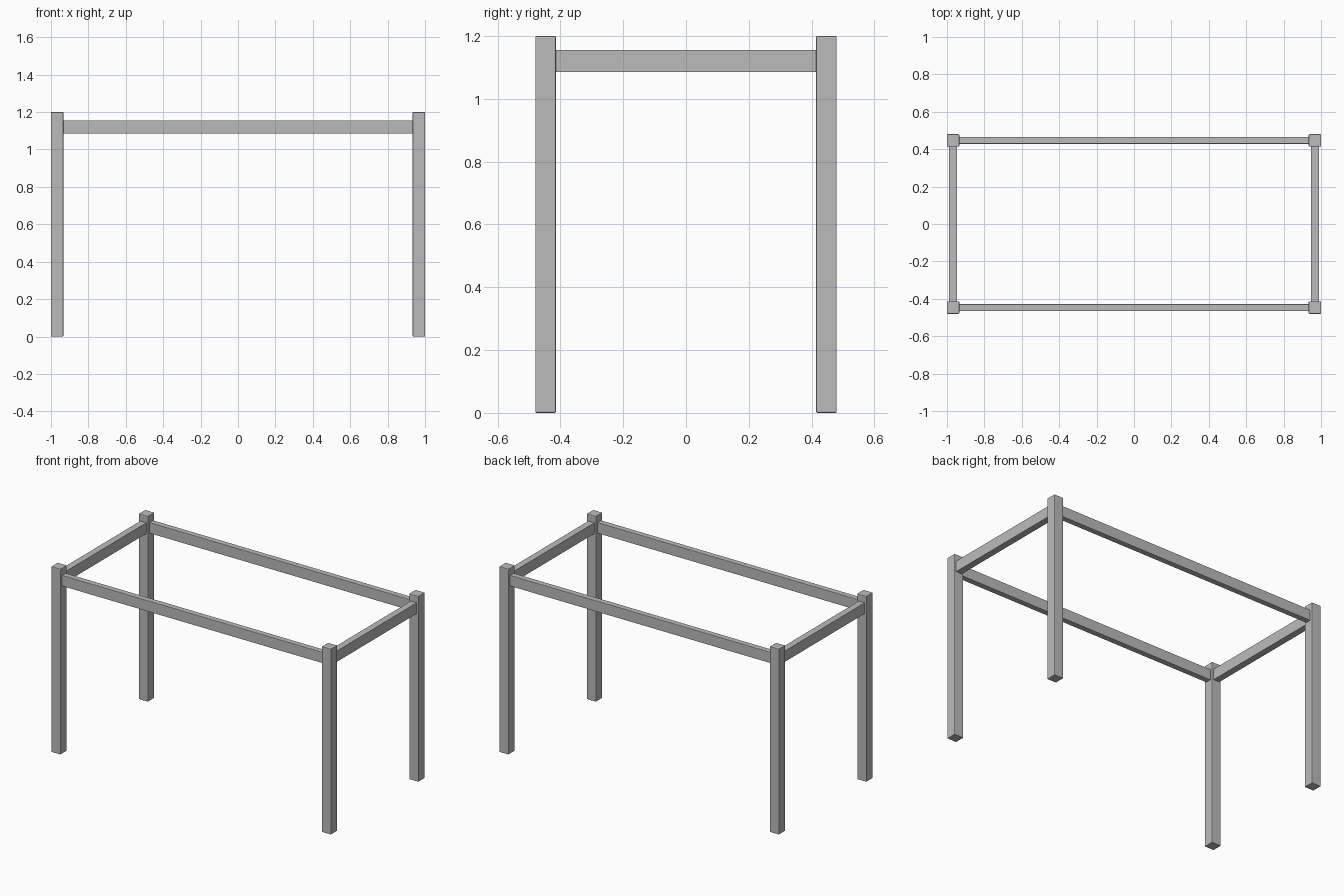
import bpy
import bmesh
from mathutils import Matrix, Vector

if "Cube" in bpy.data.objects:
    bpy.data.objects.remove(bpy.data.objects["Cube"], do_unlink=True)

# Single grey finish
grey = bpy.data.materials.new("plain grey")
grey.use_nodes = True
colour = (0.5, 0.5, 0.5, 1)
grey.diffuse_color = colour
grey.node_tree.nodes["Principled BSDF"].inputs["Base Color"].default_value = colour


def box(name, centre, size, bevel=0):
    """Add a box, optionally with slightly eased edges."""
    mesh = bpy.data.meshes.new(name)
    bm = bmesh.new()
    bmesh.ops.create_cube(bm, size=1, matrix=Matrix.Diagonal(Vector(size)).to_4x4())
    bm.to_mesh(mesh)
    bm.free()
    mesh.materials.append(grey)
    obj = bpy.data.objects.new(name, mesh)
    obj.location = centre
    bpy.context.collection.objects.link(obj)
    if bevel:
        mod = obj.modifiers.new("eased edges", "BEVEL")
        mod.width = bevel
        mod.segments = 2
    return obj


LEG, HEIGHT = 0.066, 1.2
LEG_X, LEG_Y = 1 - LEG / 2, 0.447
RAIL_Z, RAIL_H = 1.12, 0.07
sides_x = (("left", 1), ("right", -1))
sides_y = (("front", -1), ("back", 1))

# Four square legs
for y_name, sy in sides_y:
    for x_name, sx in sides_x:
        box(f"{y_name}_{x_name}_leg", (sx * LEG_X, sy * LEG_Y, HEIGHT / 2),
            (LEG, LEG, HEIGHT), 0.004)

# Long rails between the legs, front and back
for y_name, sy in sides_y:
    box(f"{y_name}_rail", (0, sy * LEG_Y, RAIL_Z),
        (2 * LEG_X - LEG, 0.037, RAIL_H), 0.002)

# Short rails between the legs, left and right
for x_name, sx in sides_x:
    box(f"{x_name}_rail", (sx * LEG_X, 0, RAIL_Z),
        (0.043, 2 * LEG_Y - LEG, RAIL_H))
